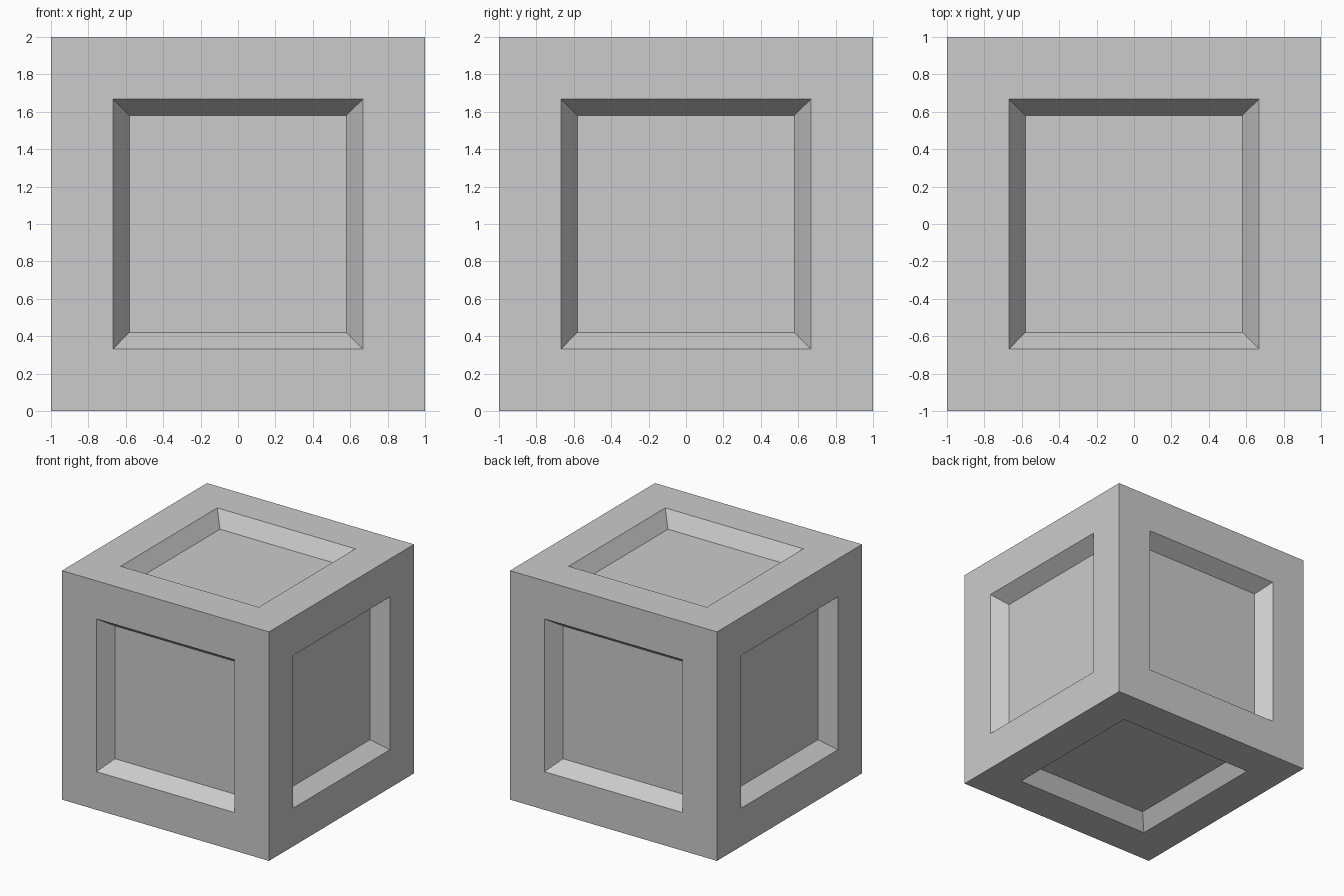
import bpy
import bmesh
from mathutils import Matrix

default = bpy.data.objects.get("Cube")
if default:
    bpy.data.objects.remove(default, do_unlink=True)

SIZE = 2.0
FRAME = 0.333     # width of the flat border on each side
SLOPE = 0.087     # width of the bevelled recess wall
DEPTH = 0.13      # depth of the recessed panel

# Single light grey material
grey = bpy.data.materials.new("light_grey")
grey.use_nodes = True
colour = (0.6, 0.6, 0.6, 1.0)
grey.diffuse_color = colour
grey.node_tree.nodes["Principled BSDF"].inputs["Base Color"].default_value = colour

# Crate body: a cube standing on the ground
bm = bmesh.new()
bmesh.ops.create_cube(bm, size=SIZE, matrix=Matrix.Translation((0, 0, SIZE / 2)))

# Border, then a sunken panel with sloping walls, on all six sides
panels = bm.faces[:]
bmesh.ops.inset_individual(bm, faces=panels, thickness=FRAME, use_even_offset=True)
bmesh.ops.inset_individual(bm, faces=panels, thickness=SLOPE, depth=-DEPTH,
                           use_even_offset=True)
bmesh.ops.recalc_face_normals(bm, faces=bm.faces[:])

mesh = bpy.data.meshes.new("panelled_crate")
bm.to_mesh(mesh)
bm.free()
mesh.materials.append(grey)
crate = bpy.data.objects.new("panelled_crate", mesh)
bpy.context.collection.objects.link(crate)
